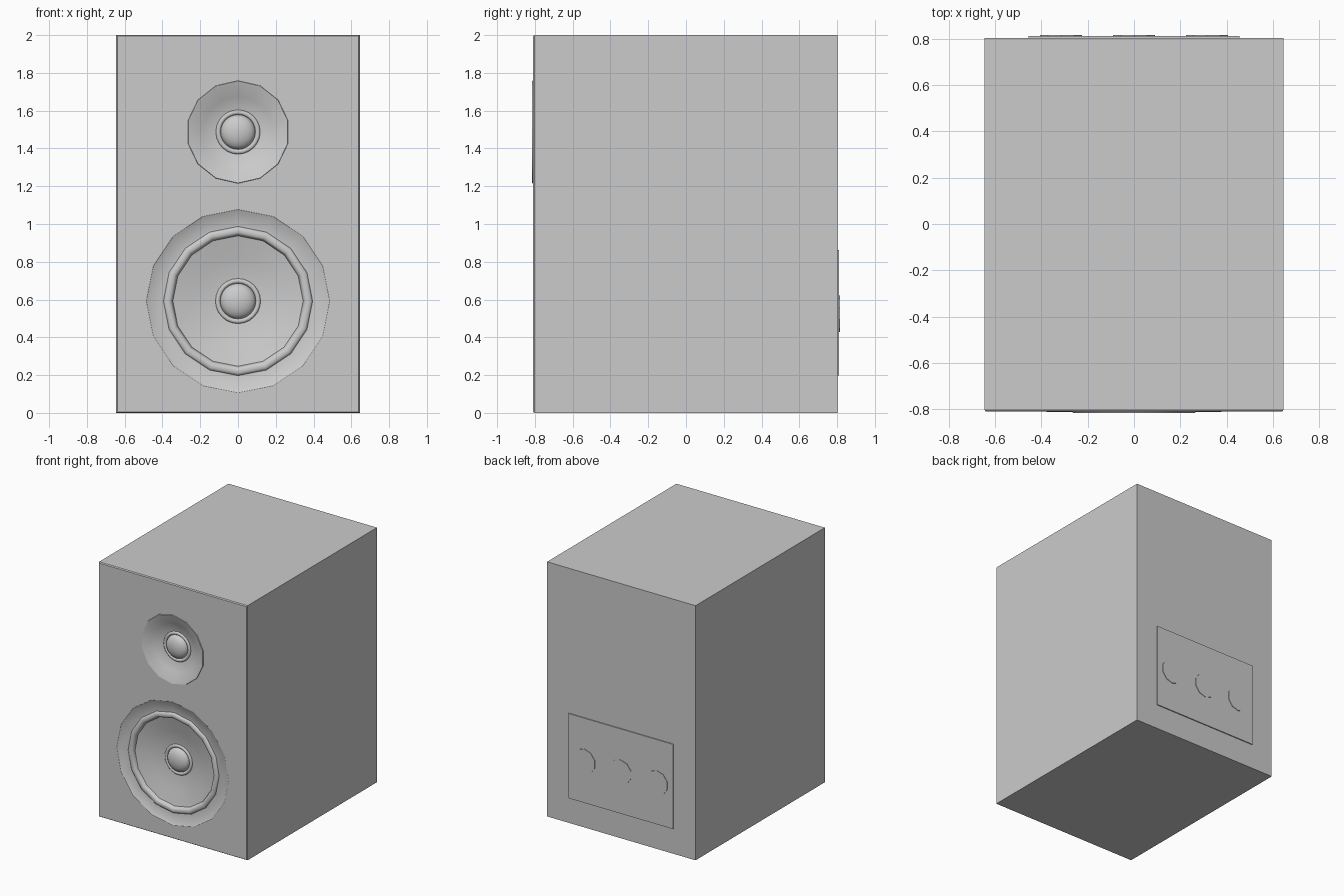
import bpy, bmesh
from math import sin, cos, pi, radians

if "Cube" in bpy.data.objects:
    bpy.data.objects.remove(bpy.data.objects["Cube"])

FRONT, BACK, HALF_W, H = -0.81, 0.803, 0.645, 2.0
TWEETER = dict(z=1.487, sides=14, hole=0.272)
WOOFER = dict(z=0.592, sides=16, hole=0.485)


def finish(bm, name, smooth=None):
    me = bpy.data.meshes.new(name)
    bm.to_mesh(me)
    bm.free()
    ob = bpy.data.objects.new(name, me)
    bpy.context.collection.objects.link(ob)
    if smooth:
        bpy.ops.object.select_all(action='DESELECT')
        ob.select_set(True)
        bpy.context.view_layer.objects.active = ob
        bpy.ops.object.shade_smooth_by_angle(angle=radians(smooth))
    return ob


def ring(bm, r, y, z, n):
    return [bm.verts.new((r * sin(2 * pi * i / n), y, z + r * cos(2 * pi * i / n)))
            for i in range(n)]


def rect(bm, y, inset=0.0):
    x, lo, hi = HALF_W - inset, inset, H - inset
    return [bm.verts.new(p) for p in
            ((-x, y, hi), (x, y, hi), (x, y, lo), (-x, y, lo))]


def bridge(bm, a, b):
    n = len(a)
    for i in range(n):
        j = (i + 1) % n
        bm.faces.new((a[i], b[i], b[j], a[j]))


def lathe(name, profile, z, n, smooth=35):
    """Revolve (radius, y) points, listed outside to inside, about a y axis."""
    bm = bmesh.new()
    prev = None
    for r, y in profile[:-1]:
        cur = ring(bm, r, y, z, n)
        if prev:
            bridge(bm, prev, cur)
        prev = cur
    tip = bm.verts.new((0, profile[-1][1], z))
    for i in range(n):
        bm.faces.new((prev[i], tip, prev[(i + 1) % n]))
    return finish(bm, name, smooth)


def dome(r, base, height, steps=5):
    return [(r * cos(k * pi / 2 / steps), base - height * sin(k * pi / 2 / steps))
            for k in range(steps + 1)]


def roll(r_out, r_in, base, height, steps=6):
    mid, half = (r_out + r_in) / 2, (r_out - r_in) / 2
    return [(mid + half * cos(k * pi / steps), base - height * sin(k * pi / steps))
            for k in range(steps + 1)]


# Cabinet: bevelled box with two driver openings in the front
bm = bmesh.new()
back, side, front = rect(bm, BACK), rect(bm, FRONT + 0.008), rect(bm, FRONT, 0.006)
bm.faces.new(back)
bridge(bm, back, side)
bridge(bm, side, front)
loops = [front] + [ring(bm, d["hole"], FRONT, d["z"], d["sides"]) for d in (TWEETER, WOOFER)]
edges = []
for lp in loops:
    for i, v in enumerate(lp):
        w = lp[(i + 1) % len(lp)]
        edges.append(bm.edges.get((v, w)) or bm.edges.new((v, w)))
bmesh.ops.triangle_fill(bm, use_beauty=True, use_dissolve=False, edges=edges, normal=(0, -1, 0))
bmesh.ops.recalc_face_normals(bm, faces=bm.faces)
finish(bm, "cabinet")

# Tweeter: shallow waveguide and dust dome
lathe("tweeter_horn",
      [(0.272, FRONT), (0.27, -0.815), (0.262, -0.813), (0.19, -0.78), (0.118, -0.752), (0, -0.752)],
      TWEETER["z"], TWEETER["sides"])
lathe("tweeter_ring", roll(0.118, 0.092, -0.751, 0.012) + [(0, -0.751)], TWEETER["z"], 24)
lathe("tweeter_dome", dome(0.092, -0.751, 0.045), TWEETER["z"], 24)

# Woofer: flush frame, rolled surround, cone, dust dome
lathe("woofer_frame_and_cone",
      [(0.485, FRONT), (0.48, -0.806)] + roll(0.395, 0.35, -0.797, 0.014)
      + [(0.345, -0.785), (0.23, -0.757), (0.12, -0.735), (0, -0.735)],
      WOOFER["z"], WOOFER["sides"])
lathe("woofer_ring", roll(0.12, 0.094, -0.734, 0.012) + [(0, -0.734)], WOOFER["z"], 24)
lathe("woofer_dome", dome(0.094, -0.734, 0.045), WOOFER["z"], 24)

# Rear connection panel
bm = bmesh.new()
bmesh.ops.create_cube(bm, size=1)
for v in bm.verts:
    v.co = (v.co.x * 0.91, 0.806 + v.co.y * 0.01, 0.53 + v.co.z * 0.665)
finish(bm, "rear_panel")

# Three flat rear knobs
for i, x in enumerate((-0.315, 0, 0.315)):
    bm = bmesh.new()
    bmesh.ops.create_cone(bm, cap_ends=True, segments=10, radius1=0.096, radius2=0.096, depth=0.01)
    for v in bm.verts:
        v.co = (x + v.co.x, 0.81 - v.co.z, 0.525 + v.co.y)
    bmesh.ops.recalc_face_normals(bm, faces=bm.faces)
    finish(bm, f"rear_knob_{i + 1}")
